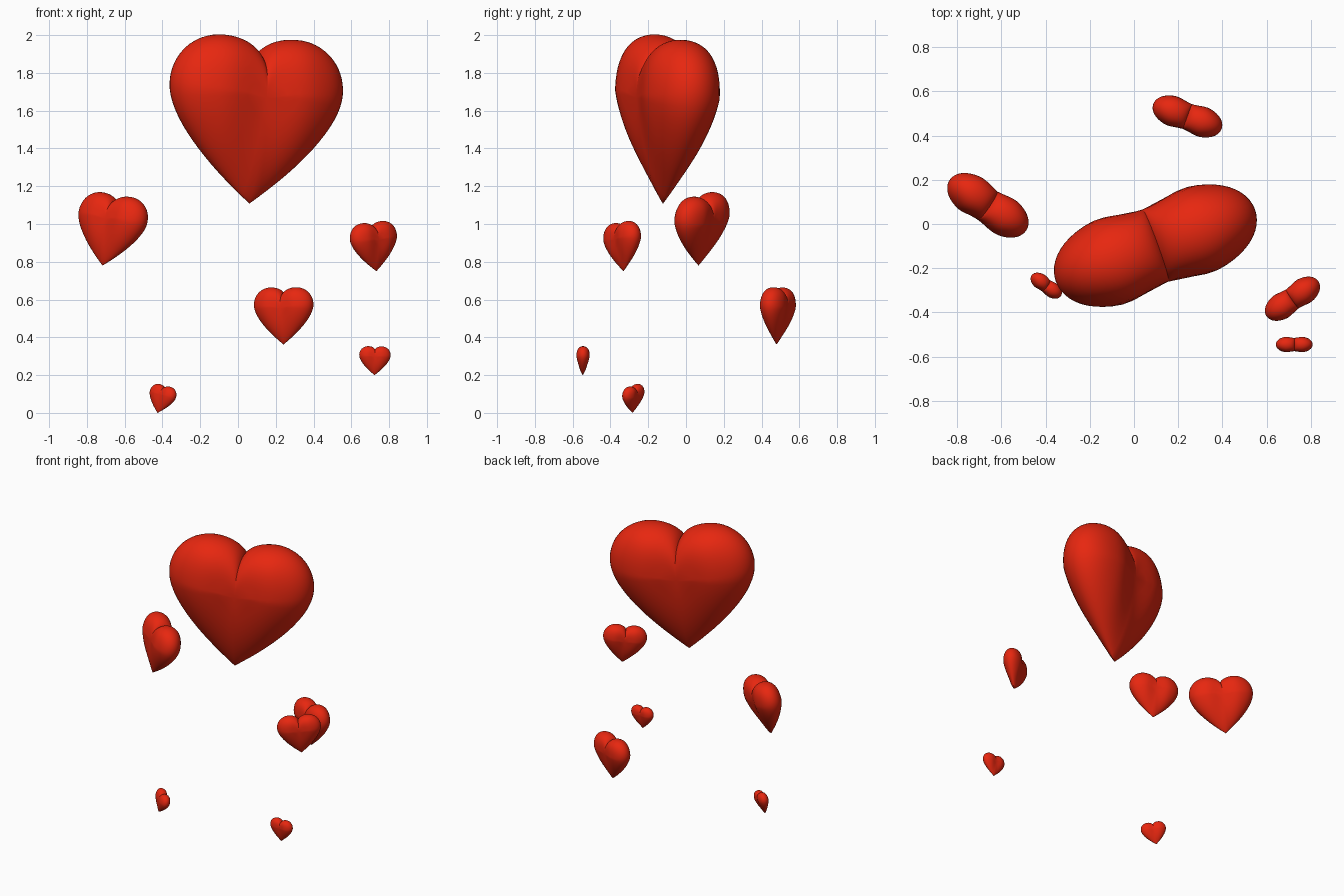
import bpy, bmesh, math
from mathutils import Vector, Matrix
from mathutils.geometry import interpolate_bezier

if "Cube" in bpy.data.objects:
    bpy.data.objects.remove(bpy.data.objects["Cube"])

# Single red material
red = bpy.data.materials.new("heart_red")
red.diffuse_color = (0.8, 0.02, 0.005, 1)
red.use_nodes = True
red.node_tree.nodes["Principled BSDF"].inputs["Base Color"].default_value = red.diffuse_color


def outline():
    """Heart outline in x, z: unit width, tip at the origin."""
    segs = [((0, 0), (.26, .20), (.5, .45), (.5, .64)),
            ((.5, .64), (.5, .80), (.375, .92), (.215, .92)),
            ((.215, .92), (.11, .92), (.03, .88), (0, .82))]
    half = []
    for seg in segs:
        pts = interpolate_bezier(*[Vector((x, z, 0)) for x, z in seg], 17)
        half += [(p.x, p.y) for p in pts[:-1]]
    left = [(-x, z) for x, z in reversed(half[1:])]
    return half + [(0, .82)] + left


def depth(x, z):
    """Half thickness: thins to the tip, swells over both lobes."""
    taper = (max(z, 0) / .6) ** .4 if z < .6 else 1
    lobe = math.sin(math.pi / 2 * min(1, abs(x) / .27)) ** 2
    return .182 * taper * (1 + .22 * lobe)


def heart_mesh():
    """Puffed heart: rings of the outline shrinking to front and back poles."""
    bm = bmesh.new()
    ring, cz, n = outline(), .58, 28

    def vert(x, z, c):
        return bm.verts.new((x, -depth(x, z) * c, z))

    front, back = vert(0, cz, 1), vert(0, cz, -1)
    rows = []
    for i in range(1, n):
        a = math.pi * i / n
        s = math.sin(a) ** (2 / 3)
        rows.append([vert(x * s, cz + (z - cz) * s, math.cos(a)) for x, z in ring])
    m = len(ring)
    for j in range(m):
        k = (j + 1) % m
        bm.faces.new((front, rows[0][j], rows[0][k]))
        bm.faces.new((back, rows[-1][k], rows[-1][j]))
        for r, q in zip(rows, rows[1:]):
            bm.faces.new((r[j], q[j], q[k], r[k]))
    bmesh.ops.recalc_face_normals(bm, faces=bm.faces)
    me = bpy.data.meshes.new("heart")
    bm.to_mesh(me)
    bm.free()
    me.materials.append(red)
    return me


# name, tip position, width, yaw, sideways lean, backward lean (degrees)
HEARTS = [
    ("large_heart", (.06, -.122, 1.108), .96, 20, 4, 1),
    ("left_heart", (-.717, .066, .78), .417, -32.5, 8, 10),
    ("right_heart", (.733, -.331, .75), .284, 34, -5.5, 1),
    ("back_heart", (.241, .479, .362), .329, -20, -.5, 2),
    ("small_right_heart", (.723, -.547, .2), .166, 0, 1, 1),
    ("small_left_heart", (-.426, -.283, 0), .164, -34, 12, 11),
]

base = heart_mesh()
for name, tip, width, yaw, lean, back in HEARTS:
    ob = bpy.data.objects.new(name, base.copy())
    bpy.context.collection.objects.link(ob)
    rot = (Matrix.Rotation(math.radians(yaw), 4, 'Z')
           @ Matrix.Rotation(math.radians(-back), 4, 'X')
           @ Matrix.Rotation(math.radians(lean), 4, 'Y'))
    ob.matrix_world = Matrix.Translation(tip) @ rot @ Matrix.Scale(width, 4)
    ob.select_set(True)
    bpy.context.view_layer.objects.active = ob
bpy.ops.object.shade_smooth_by_angle(angle=math.radians(50))
